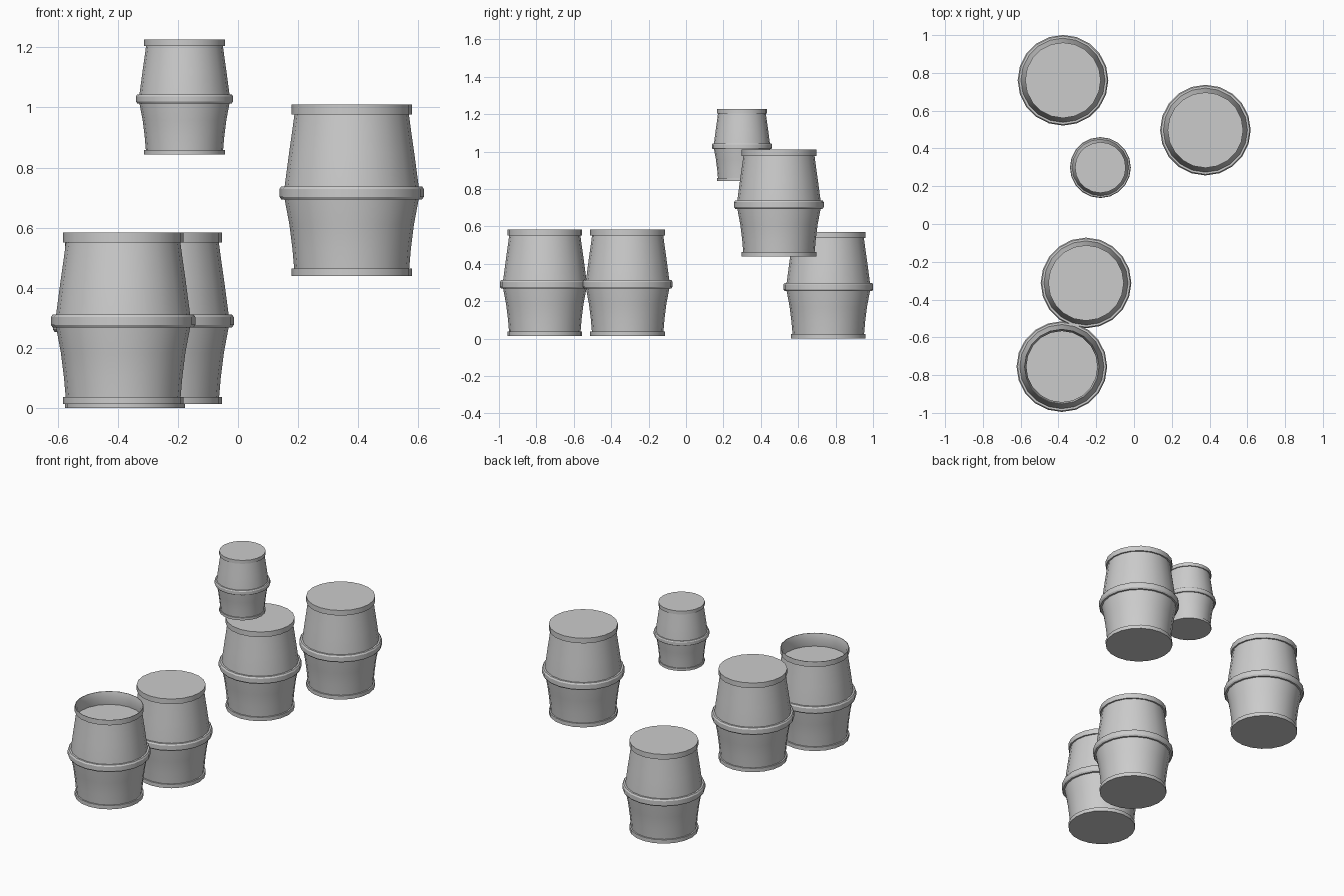
import bpy, bmesh, math

cube = bpy.data.objects.get("Cube")
if cube:
    bpy.data.objects.remove(cube, do_unlink=True)

SIDES = 20
HEIGHT = 0.57

grey = bpy.data.materials.new("barrel grey")
grey.use_nodes = True
colour = (0.6, 0.6, 0.6, 1)
grey.diffuse_color = colour
grey.node_tree.nodes["Principled BSDF"].inputs["Base Color"].default_value = colour


def lathe(name, profile, place, cap_start=False, cap_end=False, closed=False):
    """Revolve (radius, height) points about z; profiles run bottom to top outside."""
    x, y, z, scale = place
    bm = bmesh.new()
    rings = []
    for r, h in profile:
        rings.append([bm.verts.new((r * math.cos(a), r * math.sin(a), h))
                      for a in (math.tau * i / SIDES for i in range(SIDES))])
    pairs = list(zip(rings, rings[1:]))
    if closed:
        pairs.append((rings[-1], rings[0]))
    for low, high in pairs:
        for i in range(SIDES):
            j = (i + 1) % SIDES
            bm.faces.new((low[i], low[j], high[j], high[i]))
    if cap_start:
        bm.faces.new(rings[0][::-1])
    if cap_end:
        bm.faces.new(rings[-1])
    mesh = bpy.data.meshes.new(name)
    bm.to_mesh(mesh)
    bm.free()
    mesh.materials.append(grey)
    obj = bpy.data.objects.new(name, mesh)
    obj.location = (x, y, z)
    obj.scale = (scale,) * 3
    bpy.context.collection.objects.link(obj)
    bpy.ops.object.select_all(action="DESELECT")
    obj.select_set(True)
    bpy.context.view_layer.objects.active = obj
    bpy.ops.object.shade_smooth_by_angle(angle=math.radians(30))


def barrel(name, place, is_open=False):
    # Bulging staves
    lathe(name + " body",
          [(0.191, 0.02), (0.197, 0.09), (0.207, 0.17), (0.223, 0.255),
           (0.225, 0.276), (0.223, 0.297), (0.208, 0.41), (0.198, 0.48),
           (0.19, 0.54)], place)
    # Bottom hoop and base
    lathe(name + " bottom hoop", [(0.2, 0), (0.2, 0.024), (0.189, 0.024)],
          place, cap_start=True)
    # Rounded middle hoop
    lathe(name + " middle hoop",
          [(0.22, 0.254), (0.234, 0.254), (0.24, 0.263), (0.24, 0.289),
           (0.234, 0.298), (0.22, 0.298)], place, closed=True)
    # Top hoop, with a flush lid or a sunken one inside a thin rim
    rim = [(0.188, 0.537), (0.2, 0.537), (0.2, HEIGHT)]
    if is_open:
        rim += [(0.197, HEIGHT), (0.188, 0.537), (0.195, 0.487)]
    lathe(name + " top hoop and lid", rim, place, cap_end=True)


# x, y, base height, scale
barrel("back barrel", (-0.376, 0.761, 0, 1))
barrel("raised barrel", (0.378, 0.497, 0.44, 1))
barrel("small barrel", (-0.178, 0.299, 0.843, 0.672))
barrel("middle barrel", (-0.254, -0.312, 0.014, 1))
barrel("open front barrel", (-0.382, -0.755, 0.014, 1), is_open=True)
